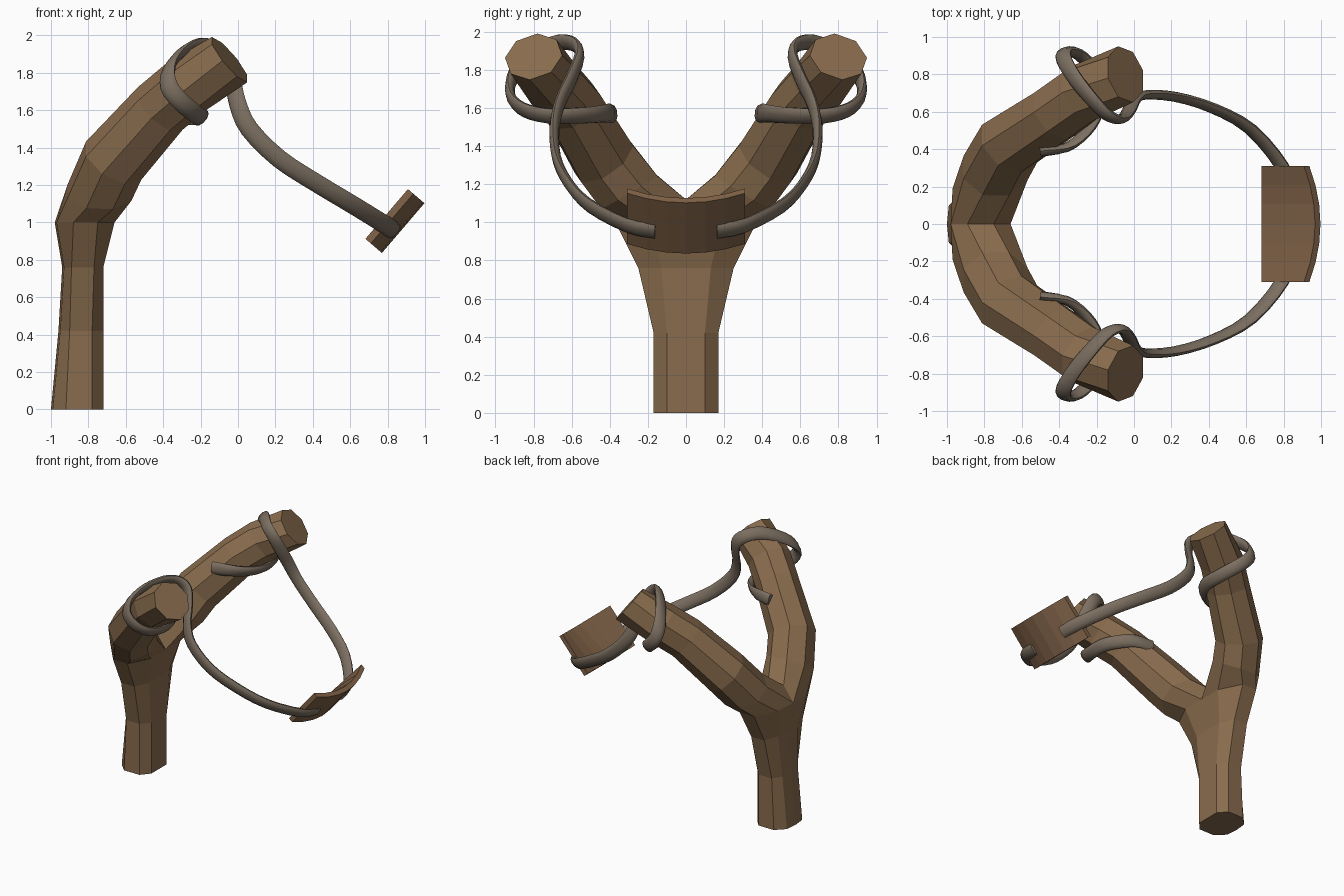
import bpy
import bmesh
from math import cos, sin, radians
from mathutils import Vector

cube = bpy.data.objects.get("Cube")
if cube:
    bpy.data.objects.remove(cube, do_unlink=True)


def material(name, rgb):
    m = bpy.data.materials.new(name)
    m.use_nodes = True
    m.diffuse_color = (*rgb, 1)
    m.node_tree.nodes["Principled BSDF"].inputs["Base Color"].default_value = (*rgb, 1)
    return m


def make_object(name, verts, faces, mat, half=False):
    """Build a part with outward faces; a half part is mirrored to the right side."""
    me = bpy.data.meshes.new(name)
    me.from_pydata(verts, [], faces)
    me.materials.append(mat)
    bm = bmesh.new()
    bm.from_mesh(me)
    # Close any open centre plane only while orienting the faces
    seam = [e for e in bm.edges if e.is_boundary]
    lid = bmesh.ops.contextual_create(bm, geom=seam)["faces"] if seam else []
    bmesh.ops.recalc_face_normals(bm, faces=bm.faces)
    if lid:
        bmesh.ops.delete(bm, geom=lid, context="FACES_ONLY")
    bm.to_mesh(me)
    bm.free()
    ob = bpy.data.objects.new(name, me)
    bpy.context.scene.collection.objects.link(ob)
    if half:
        mod = ob.modifiers.new("mirror", "MIRROR")
        mod.use_axis = (False, True, False)
        mod.use_clip = True
    return ob


def bridge(a, b, n, closed=True):
    """Quads between two rings that start at vertex a and b."""
    count = n if closed else n - 1
    return [(a + i, a + (i + 1) % n, b + (i + 1) % n, b + i) for i in range(count)]


wood = material("brown wood", (0.25, 0.15, 0.075))
leather = material("brown leather", (0.22, 0.125, 0.065))
rubber = material("grey rubber", (0.20, 0.158, 0.118))

# Wooden fork: half a handle, whose top ring and saddle start one arm
verts, faces = [], []
# height, front x, side x (front, back), back x, flat half width, half depth
handle = [
    (0.0, -0.72, -0.78, -0.92, -1.00, 0.10, 0.17),
    (0.42, -0.72, -0.78, -0.90, -0.96, 0.10, 0.17),
    (0.76, -0.72, -0.77, -0.89, -0.94, 0.13, 0.25),
    (1.0, -0.66, -0.75, -0.88, -0.98, 0.19, 0.37),
]
for z, front, side_f, side_b, back, flat, wide in handle:
    verts += [(front, 0, z), (front, flat, z), (side_f, wide, z),
              (side_b, wide, z), (back + 0.01, flat, z), (back, 0, z)]
for k in range(len(handle) - 1):
    faces += bridge(6 * k, 6 * k + 6, 6, closed=False)
faces.append(tuple(reversed(range(6))))
ring = len(verts) - 6
verts += [(-0.89, 0, 1.12), (-0.75, 0, 1.12)]

# Arm: octagonal rings along a bent path, each with centre, direction and radius
arm = [
    ((-0.74, 0.30, 1.16), (0.05, 0.50, 0.85), 0.185),
    ((-0.665, 0.43, 1.33), (0.45, 0.50, 0.70), 0.18),
    ((-0.415, 0.595, 1.61), (0.62, 0.45, 0.64), 0.165),
    ((-0.27, 0.70, 1.73), (0.65, 0.38, 0.58), 0.165),
    ((-0.045, 0.80, 1.87), (0.75, 0.22, 0.62), 0.155),
]
for centre, direction, radius in arm:
    d = Vector(direction).normalized()
    u = Vector((1, 0, 0))
    u = (u - d * u.dot(d)).normalized()
    v = d.cross(u)
    start = len(verts)
    for i in range(8):
        a = radians(45 * i - 22.5)
        verts.append(Vector(centre) + radius * (u * cos(a) + v * sin(a)))
    faces += bridge(ring, start, 8)
    ring = start
faces.append(tuple(range(ring, ring + 8)))
make_object("wooden_fork", verts, faces, wood, half=True)

# Elastic band: flat oval section from the pouch up to the arm and once round it
knots = [Vector(p) for p in [
    (0.83, 0.16, 0.955), (0.79, 0.31, 0.985), (0.62, 0.51, 1.09), (0.42, 0.62, 1.21),
    (0.22, 0.68, 1.34), (0.06, 0.69, 1.50), (0.0, 0.66, 1.63), (-0.03, 0.60, 1.76),
    (-0.07, 0.56, 1.87), (-0.14, 0.58, 1.93), (-0.22, 0.66, 1.945), (-0.31, 0.77, 1.90),
    (-0.37, 0.87, 1.82), (-0.37, 0.92, 1.73), (-0.31, 0.915, 1.65), (-0.24, 0.85, 1.59),
    (-0.2, 0.73, 1.56), (-0.2, 0.6, 1.56), (-0.26, 0.49, 1.565), (-0.36, 0.41, 1.575),
    (-0.5, 0.385, 1.57)]]


def smooth_path(p, steps):
    """Catmull-Rom points through the knots."""
    out = []
    for i in range(len(p) - 1):
        a, b, c, e = p[max(i - 1, 0)], p[i], p[i + 1], p[min(i + 2, len(p) - 1)]
        for s in range(steps):
            t = s / steps
            out.append(0.5 * (2 * b + (c - a) * t + (2 * a - 5 * b + 4 * c - e) * t ** 2
                              + (3 * b - a - 3 * c + e) * t ** 3))
    return out + [p[-1]]


line = smooth_path(knots, 3)
verts, faces, sides = [], [], 10
for k, p in enumerate(line):
    d = (line[min(k + 1, len(line) - 1)] - line[max(k - 1, 0)]).normalized()
    w = Vector((0.65, 0.15, 0.75))
    w = (w - d * w.dot(d)).normalized()
    n = d.cross(w)
    for i in range(sides):
        a = radians(360 * i / sides)
        verts.append(p + 0.05 * cos(a) * w + 0.025 * sin(a) * n)
    if k:
        faces += bridge((k - 1) * sides, k * sides, sides)
faces += [tuple(reversed(range(sides))), tuple(range(len(verts) - sides, len(verts)))]
band = make_object("elastic_band", verts, faces, rubber, half=True)
bpy.context.view_layer.objects.active = band
band.select_set(True)
bpy.ops.object.shade_smooth_by_angle(angle=radians(50))

# Leather pouch: tilted strip bowed outward, with a straight lower inner edge
along, out = Vector((0.65, 0, 0.76)) * 0.175, Vector((0.76, 0, -0.65))
base = Vector((0.795, 0, 1.045))
verts, faces, cols = [], [], 7
for k in range(cols):
    s = 2 * k / (cols - 1) - 1
    flat = base + Vector((0, 0.31 * s, 0))
    bow = out * 0.078 * (1 - s * s)
    skin = out * 0.038
    verts += [flat - along, flat + bow + along,
              flat + bow + skin + along, flat + bow + skin - along]
    if k:
        faces += bridge(4 * k - 4, 4 * k, 4)
faces += [(3, 2, 1, 0), tuple(range(len(verts) - 4, len(verts)))]
make_object("leather_pouch", verts, faces, leather)
